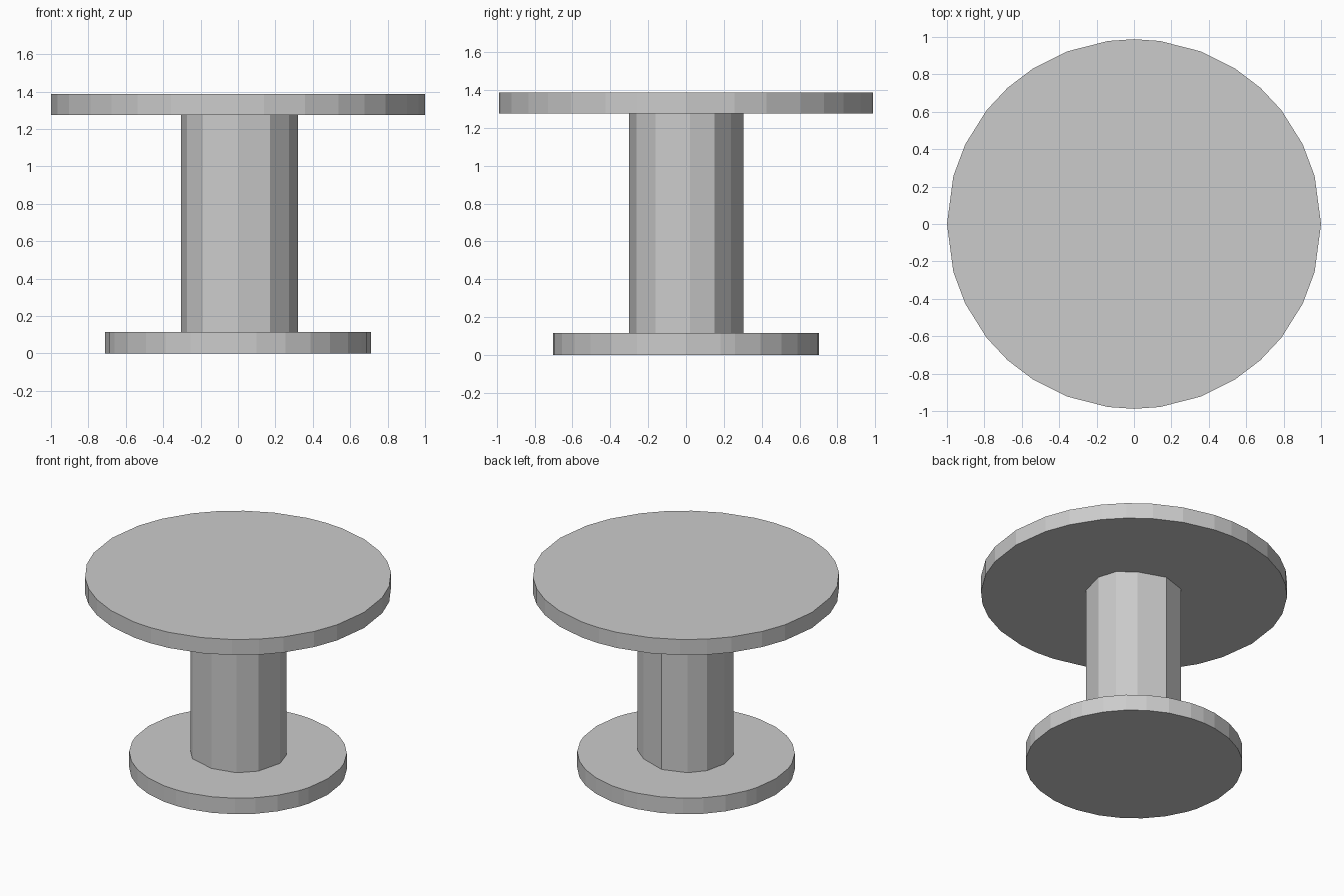
import bpy
import bmesh
from math import cos, sin, radians

cube = bpy.data.objects.get("Cube")
if cube:
    bpy.data.objects.remove(cube)

# One plain grey for everything
grey = bpy.data.materials.new("plain grey")
grey.use_nodes = True
colour = (0.6, 0.6, 0.6, 1)
grey.diffuse_color = colour
grey.node_tree.nodes["Principled BSDF"].inputs["Base Color"].default_value = colour


def prism(name, outline, bottom, top):
    """Flat-shaded upright prism over a counter-clockwise outline."""
    bm = bmesh.new()
    base = bm.faces.new([bm.verts.new((x, y, bottom)) for x, y in outline])
    up = bmesh.ops.extrude_face_region(bm, geom=[base])["geom"]
    verts = [v for v in up if isinstance(v, bmesh.types.BMVert)]
    bmesh.ops.translate(bm, verts=verts, vec=(0, 0, top - bottom))
    bmesh.ops.recalc_face_normals(bm, faces=bm.faces)
    mesh = bpy.data.meshes.new(name)
    bm.to_mesh(mesh)
    bm.free()
    mesh.materials.append(grey)
    obj = bpy.data.objects.new(name, mesh)
    bpy.context.collection.objects.link(obj)
    return obj


def disc_outline(rx, ry, quarter):
    """Mirror one quarter of corner angles into a full ring."""
    half = quarter + [90] + [180 - a for a in reversed(quarter)]
    ring = half[:-1] + [a + 180 for a in half[:-1]]
    return [(rx * cos(radians(a)), ry * sin(radians(a))) for a in ring]


# Round top, with slightly uneven facets
prism("table_top", disc_outline(1.0, 0.988, [0, 15, 25.5, 38, 47.5, 57.5, 69, 82]),
      1.275, 1.387)

# Smaller round foot
prism("base_disc", disc_outline(0.71, 0.702, [0, 15, 21.6, 34, 46, 57, 69, 82]),
      0, 0.115)

# Twelve-sided column
column = [(0.32, 0.02), (0.28, 0.15), (0.171, 0.238), (-0.02, 0.305),
          (-0.187, 0.25), (-0.273, 0.15), (-0.305, 0), (-0.273, -0.15),
          (-0.187, -0.25), (0, -0.3), (0.171, -0.262), (0.273, -0.16)]
prism("column", column, 0.115, 1.275)
